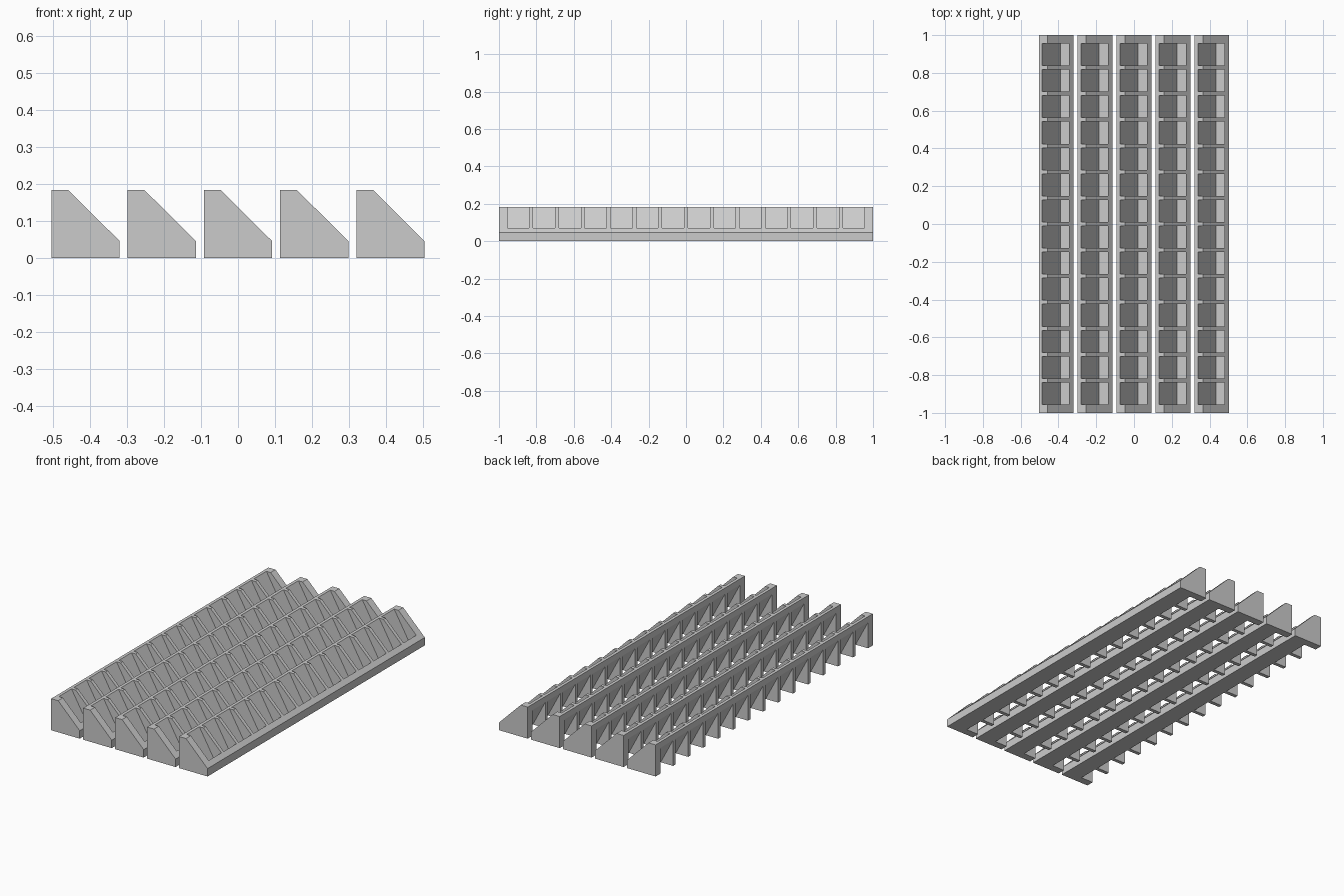
import bpy, bmesh

if "Cube" in bpy.data.objects:
    bpy.data.objects.remove(bpy.data.objects["Cube"])

H, W, PITCH = 0.184, 0.184, 0.206      # bar height, width, spacing
CELLS, STEP, CELL = 14, 0.138, 0.117   # pockets per bar, spacing, width

grey = bpy.data.materials.new("light_grey")
grey.diffuse_color = (0.6, 0.6, 0.6, 1)
grey.use_nodes = True
grey.node_tree.nodes["Principled BSDF"].inputs["Base Color"].default_value = grey.diffuse_color


def add_prism(bm, profile, y0, y1):
    """Extrude an (x, z) profile from y0 to y1."""
    a = [bm.verts.new((x, y0, z)) for x, z in profile]
    b = [bm.verts.new((x, y1, z)) for x, z in profile]
    bm.faces.new(a)
    bm.faces.new(b[::-1])
    n = len(a)
    for i in range(n):
        j = (i + 1) % n
        bm.faces.new((a[j], a[i], b[i], b[j]))


def finish(bm, name):
    bmesh.ops.recalc_face_normals(bm, faces=bm.faces[:])
    me = bpy.data.meshes.new(name)
    bm.to_mesh(me)
    bm.free()
    me.materials.append(grey)
    ob = bpy.data.objects.new(name, me)
    bpy.context.collection.objects.link(ob)
    return ob


# solid bar with a chamfered front
bm = bmesh.new()
add_prism(bm, [(0, 0), (W, 0), (W, 0.046), (0.045, H), (0, H)], -1, 1)
bar = finish(bm, "ribbed_bar_1")

# cutters: slanted front pockets and wedge-shaped back recesses
pocket = [(0.018, H), (0.114, 0.018), (0.160, 0.018), (0.160, 0.3), (0.018, 0.3)]
recess = [(-0.05, 0.15), (0, 0.15), (0.0853, -0.01), (-0.05, -0.01)]
bm = bmesh.new()
for i in range(CELLS):
    y = (i - (CELLS - 1) / 2) * STEP
    add_prism(bm, pocket, y - CELL / 2, y + CELL / 2)
    add_prism(bm, recess, y - CELL / 2, y + CELL / 2)
cutter = finish(bm, "pocket_cutter")
cutter.hide_render = True

mod = bar.modifiers.new("pockets", 'BOOLEAN')
mod.operation = 'DIFFERENCE'
mod.solver = 'EXACT'
mod.object = cutter
bpy.context.view_layer.update()
cut = bpy.data.meshes.new_from_object(bar.evaluated_get(bpy.context.evaluated_depsgraph_get()))
bar.modifiers.clear()
bar.data = cut
bpy.data.objects.remove(cutter)

# five parallel bars
for k in range(5):
    ob = bar
    if k:
        ob = bpy.data.objects.new(f"ribbed_bar_{k + 1}", cut)
        bpy.context.collection.objects.link(ob)
    ob.location.x = (k - 2) * PITCH - W / 2
